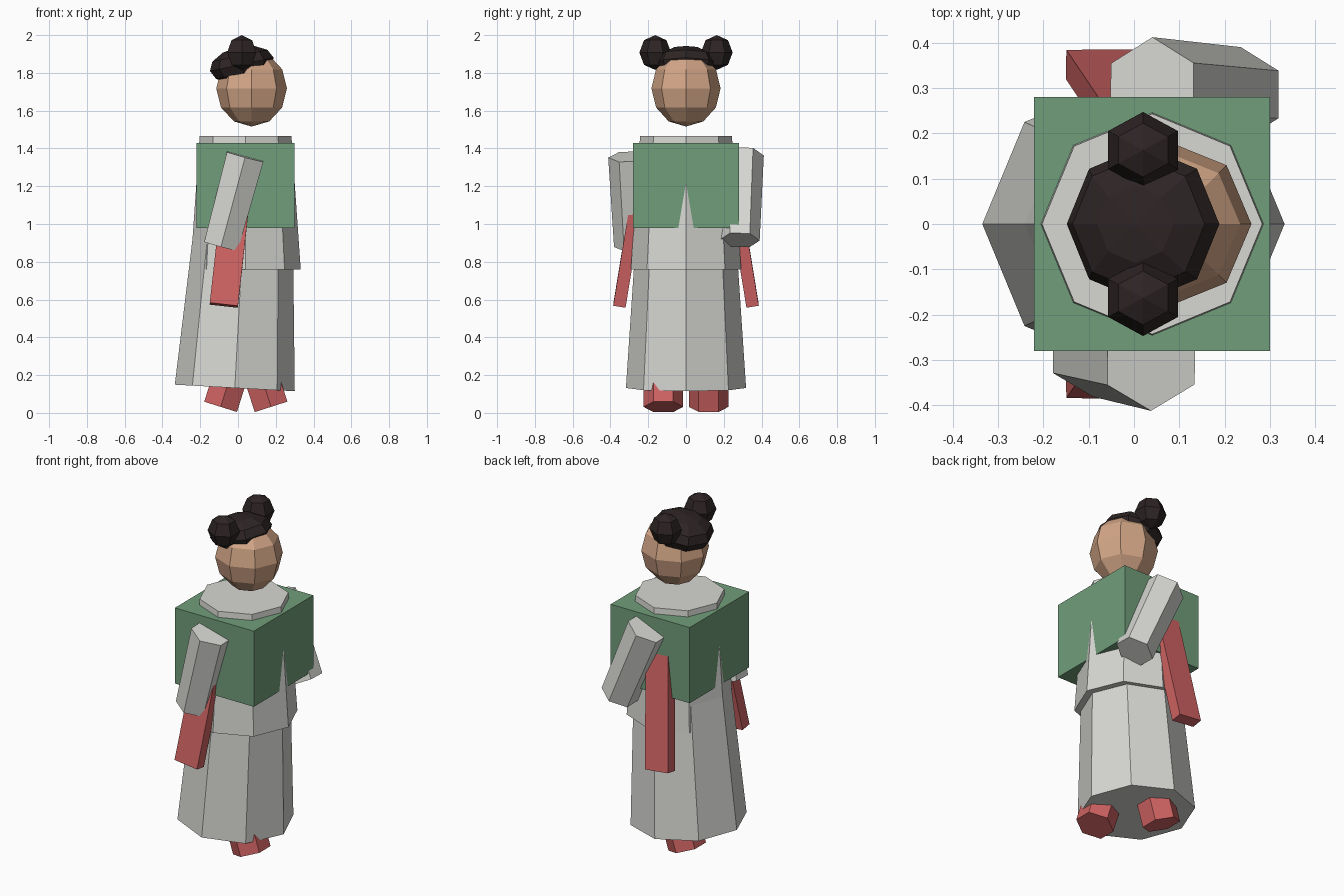
import bpy, bmesh
from math import sin, cos, pi, radians
from mathutils import Vector, Matrix

if "Cube" in bpy.data.objects:
    bpy.data.objects.remove(bpy.data.objects["Cube"])


def material(name, r, g, b):
    m = bpy.data.materials.new(name)
    m.use_nodes = True
    m.diffuse_color = (r, g, b, 1)
    m.node_tree.nodes["Principled BSDF"].inputs["Base Color"].default_value = (r, g, b, 1)
    return m


WHITE = material("off_white_cloth", 0.68, 0.68, 0.65)
GREEN = material("green_cloth", 0.165, 0.337, 0.195)
RED = material("red_cloth", 0.62, 0.122, 0.122)
SKIN = material("skin", 0.65, 0.38, 0.24)
HAIR = material("dark_hair", 0.027, 0.018, 0.018)


def finish(name, bm, mat, matrix):
    bmesh.ops.remove_doubles(bm, verts=bm.verts, dist=1e-5)
    bmesh.ops.recalc_face_normals(bm, faces=bm.faces)
    bm.transform(matrix)
    me = bpy.data.meshes.new(name)
    bm.to_mesh(me)
    bm.free()
    me.materials.append(mat)
    ob = bpy.data.objects.new(name, me)
    bpy.context.collection.objects.link(ob)
    return ob


def lathe(name, profile, sides, mat, matrix):
    """Faceted solid of (radius, height) rings, with one corner on the y axis."""
    bm = bmesh.new()
    rings = []
    for r, z in profile:
        rings.append([bm.verts.new((r * sin(2 * pi * i / sides), r * cos(2 * pi * i / sides), z))
                      for i in range(sides)])
    for lo, hi in zip(rings, rings[1:]):
        for i in range(sides):
            j = (i + 1) % sides
            bm.faces.new((lo[i], lo[j], hi[j], hi[i]))
    for ring, (r, z) in ((rings[0], profile[0]), (rings[-1], profile[-1])):
        if r > 0:
            bm.faces.new(ring)
    return finish(name, bm, mat, matrix)


def along(start, end):
    """Matrix that stands the z axis on the line from start to end."""
    d = Vector(end) - Vector(start)
    turn = Vector((0, 0, 1)).rotation_difference(d)
    return Matrix.Translation(start) @ turn.to_matrix().to_4x4(), d.length


def tube(name, start, end, r0, r1, sides, mat):
    m, length = along(start, end)
    return lathe(name, [(r0, 0), (r1, length)], sides, mat, m)


def ball(name, centre, radii, sides, rings, mat, tilt=0):
    profile = [(sin(pi * k / rings) if 0 < k < rings else 0, -cos(pi * k / rings))
               for k in range(rings + 1)]
    m = (Matrix.Translation(centre) @ Matrix.Rotation(radians(tilt), 4, 'Y')
         @ Matrix.Diagonal((*radii, 1)))
    return lathe(name, profile, sides, mat, m)


def box(name, size, mat, matrix):
    bm = bmesh.new()
    bmesh.ops.create_cube(bm, size=1)
    return finish(name, bm, mat, matrix @ Matrix.Diagonal((*size, 1)))


# Head and hair
ball("head", (0.072, 0, 1.718), (0.187, 0.183, 0.202), 8, 6, SKIN)
ball("hair_cap", (0.02, 0, 1.845), (0.172, 0.172, 0.094), 8, 6, HAIR, tilt=-12)

# Robe: flared tunic over a leaning skirt
tube("tunic", (0.04, 0, 0.76), (0.04, 0, 1.465), 0.292, 0.243, 8, WHITE)
tube("skirt", (-0.017, 0, 0.132), (0.043, 0, 1.23), 0.318, 0.245, 8, WHITE)

# Boxy shawl
box("shawl", (0.52, 0.56, 0.45), GREEN, Matrix.Translation((0.04, 0, 1.205)))

# Sleeves: one swings back, the other forward
tube("back_sleeve", (-0.09, -0.275, 0.883), (0.038, -0.297, 1.357), 0.106, 0.115, 6, WHITE)
tube("forward_sleeve", (0.235, 0.285, 0.915), (0.04, 0.297, 1.365), 0.105, 0.115, 6, WHITE)

for side, y, foot_x, hip_x in (("near", -1, 0.175, 0.035), ("far", 1, -0.092, 0.045)):
    # Hair bun
    ball(side + "_hair_bun", (0.02, 0.163 * y, 1.908), (0.089, 0.084, 0.092), 6, 4, HAIR)
    # Hanging sash, leaning in under the shawl
    m, length = along((-0.075, 0.352 * y, 0.57), (0.0, 0.241 * y, 1.25))
    box(side + "_sash", (0.15, 0.066, length), RED, m @ Matrix.Translation((0, 0, length / 2)))
    # Striding leg
    tube(side + "_leg", (foot_x, 0.12 * y, 0.032), (hip_x, 0.12 * y, 0.47), 0.105, 0.105, 6, RED)
